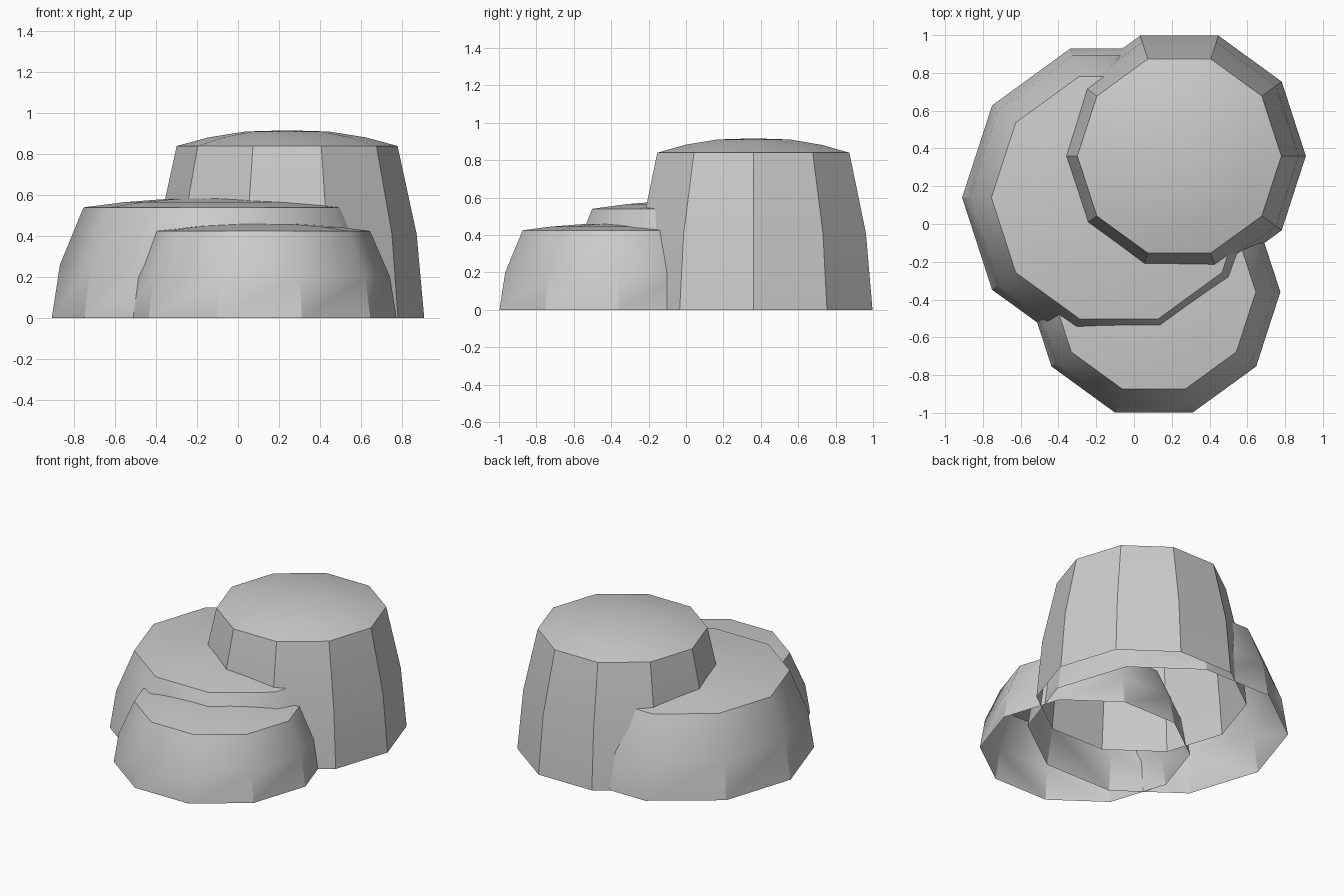
import bpy
import bmesh
from math import cos, sin, pi, radians

if "Cube" in bpy.data.objects:
    bpy.data.objects.remove(bpy.data.objects["Cube"])

SIDES = 10


def mound(name, cx, cy, base_r, mid_r, mid_z, top_r, top_z, rise):
    """Ten-sided tapering shell, open underneath, with a gently domed top."""
    profile = [(base_r, 0), (mid_r, mid_z), (top_r, top_z),
               (top_r * 0.71, top_z + rise * 0.55),
               (top_r * 0.38, top_z + rise * 0.92)]
    bm = bmesh.new()
    rings = [[bm.verts.new((r * cos(2 * pi * i / SIDES), r * sin(2 * pi * i / SIDES), z))
              for i in range(SIDES)] for r, z in profile]
    for low, high in zip(rings, rings[1:]):
        for i in range(SIDES):
            j = (i + 1) % SIDES
            bm.faces.new((low[i], low[j], high[j], high[i]))
    # Close the dome at its peak
    peak = bm.verts.new((0, 0, top_z + rise))
    for i in range(SIDES):
        bm.faces.new((rings[-1][i], rings[-1][(i + 1) % SIDES], peak))
    for face in bm.faces:
        face.smooth = True
    mesh = bpy.data.meshes.new(name)
    bm.to_mesh(mesh)
    bm.free()
    mesh.set_sharp_from_angle(angle=radians(34.5))
    obj = bpy.data.objects.new(name, mesh)
    obj.location = (cx, cy, 0)
    bpy.context.collection.objects.link(obj)
    return obj


# Three overlapping stepped mounds
mound("tall_mound", 0.24, 0.36, 0.67, 0.633, 0.41, 0.54, 0.84, 0.077)
mound("wide_mound", -0.08, 0.14, 0.83, 0.79, 0.26, 0.675, 0.54, 0.046)
mound("low_mound", 0.105, -0.36, 0.67, 0.638, 0.20, 0.54, 0.425, 0.036)
